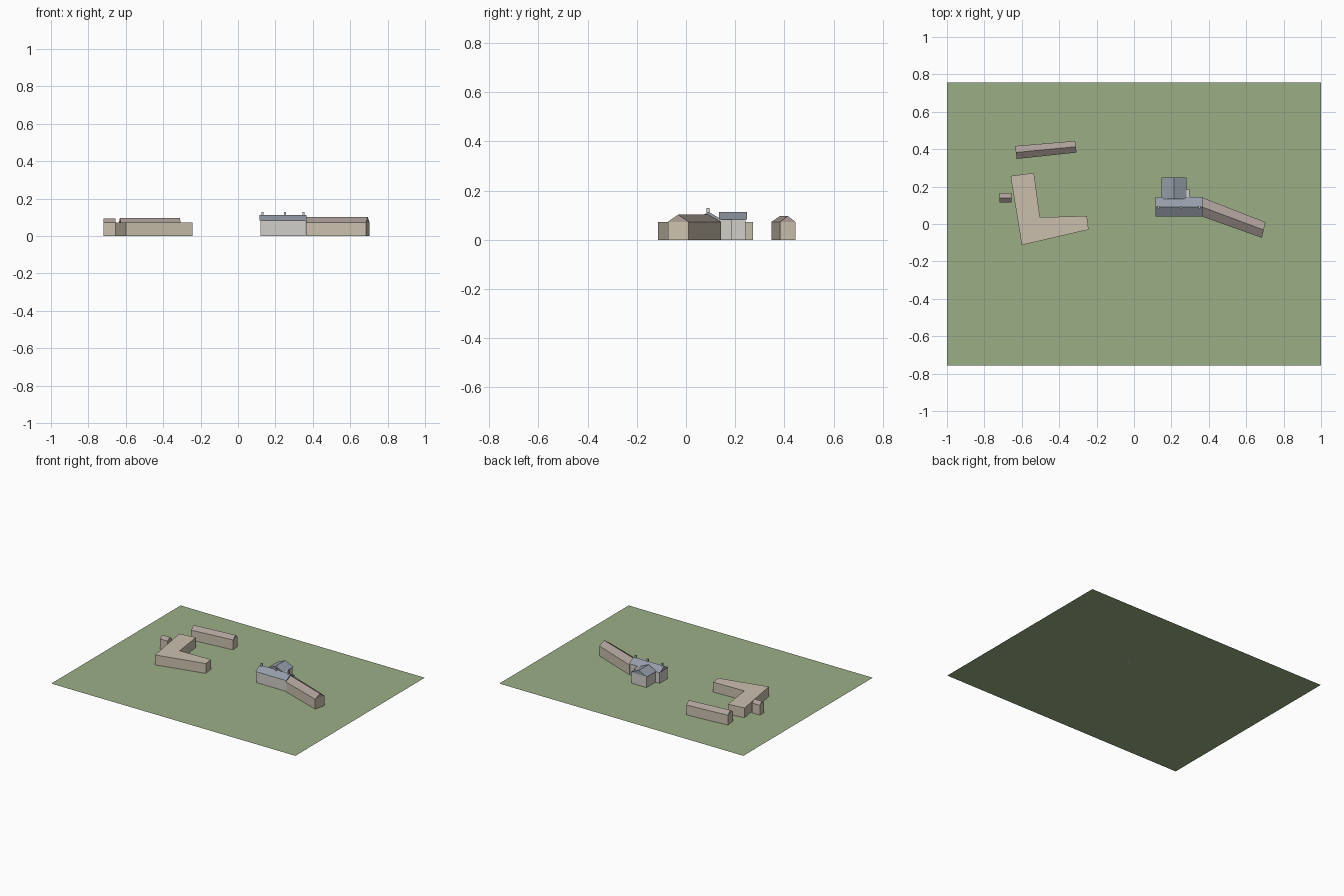
import bpy, bmesh

if "Cube" in bpy.data.objects:
    bpy.data.objects.remove(bpy.data.objects["Cube"])


def material(name, rgb):
    m = bpy.data.materials.new(name)
    m.diffuse_color = (*rgb, 1)
    m.use_nodes = True
    m.node_tree.nodes["Principled BSDF"].inputs["Base Color"].default_value = m.diffuse_color
    return m


GRASS = material("grass", (0.33, 0.43, 0.24))
STONE = material("warm_stone", (0.60, 0.53, 0.42))
FLAT = material("flat_roof", (0.60, 0.52, 0.42))
TILE = material("brown_tile", (0.42, 0.35, 0.32))
RENDER = material("pale_render", (0.64, 0.62, 0.58))
SLATE = material("slate", (0.30, 0.34, 0.40))


def finish(name, bm, mats):
    me = bpy.data.meshes.new(name)
    bmesh.ops.recalc_face_normals(bm, faces=bm.faces)
    bm.to_mesh(me)
    bm.free()
    for m in mats:
        me.materials.append(m)
    ob = bpy.data.objects.new(name, me)
    bpy.context.collection.objects.link(ob)
    return ob


def prism(name, outline, z0, z1, side, top=None):
    """Extruded footprint, optionally with a different top material."""
    bm = bmesh.new()
    lo = [bm.verts.new((x, y, z0)) for x, y in outline]
    hi = [bm.verts.new((x, y, z1)) for x, y in outline]
    n = len(outline)
    bm.faces.new(lo)
    bm.faces.new(hi).material_index = 1 if top else 0
    for i in range(n):
        j = (i + 1) % n
        bm.faces.new((lo[i], lo[j], hi[j], hi[i]))
    return finish(name, bm, [side] + ([top] if top else []))


def gable_roof(name, quad, z0, z1, mat):
    """Ridge runs from the middle of edge 3-0 to the middle of edge 1-2."""
    bm = bmesh.new()
    a, b, c, d = [bm.verts.new((x, y, z0)) for x, y in quad]

    def ridge(p, q):
        m = (p.co + q.co) / 2
        return bm.verts.new((m.x, m.y, z1))
    r0, r1 = ridge(d, a), ridge(b, c)
    for f in ((a, b, c, d), (a, b, r1, r0), (c, d, r0, r1), (b, c, r1), (d, a, r0)):
        bm.faces.new(f)
    return finish(name, bm, [mat])


def rect(x0, x1, y0, y1):
    return [(x0, y0), (x1, y0), (x1, y1), (x0, y1)]


# Ground sheet
bm = bmesh.new()
bm.faces.new([bm.verts.new((x, y, 0)) for x, y in rect(-1, 1, -0.757, 0.757)])
finish("ground", bm, [GRASS])

# L-shaped flat-roofed building
prism("l_shaped_building",
      [(-0.66, 0.257), (-0.535, 0.273), (-0.503, 0.036), (-0.252, 0.043),
       (-0.243, -0.03), (-0.60, -0.113)], 0, 0.073, STONE, FLAT)

# Tiled outbuildings: long barn, small shed, angled wing
for name, quad, top in (
        ("long_barn", [(-0.627, 0.348), (-0.307, 0.382), (-0.315, 0.444), (-0.636, 0.417)], 0.097),
        ("shed", rect(-0.72, -0.656, 0.115, 0.165), 0.094),
        ("angled_wing", [(0.364, 0.04), (0.684, -0.074), (0.703, 0.01), (0.364, 0.142)], 0.102)):
    prism(name + "_walls", quad, 0, 0.073, STONE)
    gable_roof(name + "_roof", quad, 0.073, top, TILE)

# Main house with overhanging slate roof
prism("house_walls", rect(0.12, 0.362, 0.046, 0.138), 0, 0.083, RENDER)
gable_roof("house_roof", rect(0.114, 0.367, 0.04, 0.144), 0.083, 0.113, SLATE)

# Rear block, its ridge running front to back and into the house roof
prism("rear_walls", rect(0.153, 0.275, 0.138, 0.242), 0, 0.083, RENDER)
gable_roof("rear_roof", [(0.281, 0.134), (0.281, 0.248), (0.147, 0.248), (0.147, 0.134)],
           0.083, 0.113, SLATE)

# Small infill in the corner between house and rear block
prism("corner_infill", rect(0.275, 0.296, 0.138, 0.184), 0, 0.082, RENDER)

# Ridge chimneys
for i, x in enumerate((0.131, 0.251, 0.35)):
    prism(f"chimney_{i + 1}", rect(x - 0.006, x + 0.006, 0.084, 0.096), 0.1, 0.129, RENDER)
